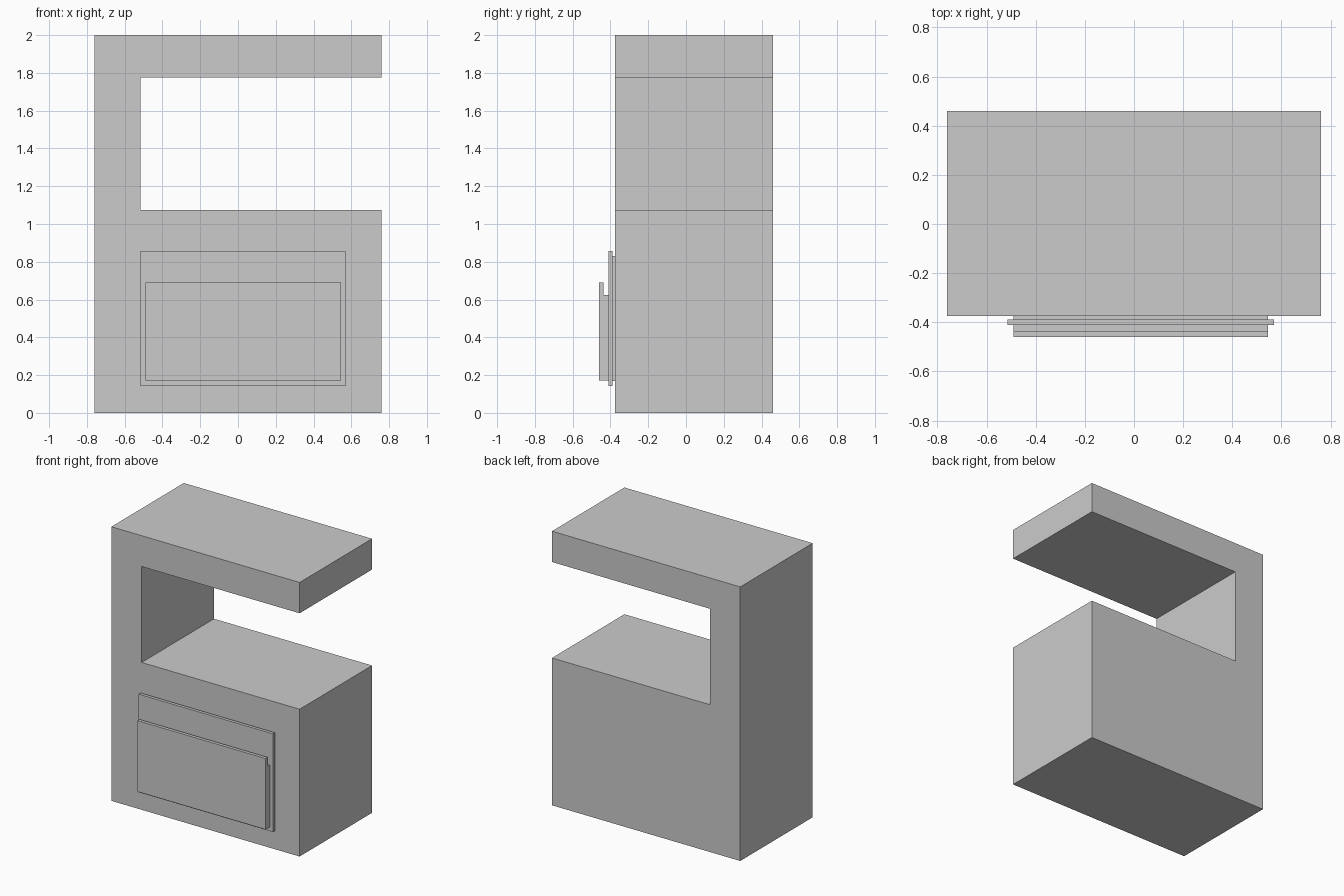
import bpy, bmesh
from mathutils import Vector

if "Cube" in bpy.data.objects:
    bpy.data.objects.remove(bpy.data.objects["Cube"])


def extrude_profile(name, points, direction):
    """Make a closed solid by extruding a planar outline along a vector."""
    bm = bmesh.new()
    face = bm.faces.new([bm.verts.new(p) for p in points])
    result = bmesh.ops.extrude_face_region(bm, geom=[face], use_keep_orig=True)
    moved = [g for g in result["geom"] if isinstance(g, bmesh.types.BMVert)]
    bmesh.ops.translate(bm, verts=moved, vec=Vector(direction))
    bmesh.ops.recalc_face_normals(bm, faces=bm.faces)
    mesh = bpy.data.meshes.new(name)
    bm.to_mesh(mesh)
    bm.free()
    obj = bpy.data.objects.new(name, mesh)
    bpy.context.collection.objects.link(obj)
    return obj


def panel(name, x0, x1, yz):
    """Extrude a side outline (y, z) from x0 to x1."""
    return extrude_profile(name, [(x0, y, z) for y, z in yz], (x1 - x0, 0, 0))


def rect(y0, y1, z0, z1):
    return [(y0, z0), (y1, z0), (y1, z1), (y0, z1)]


# C-shaped cabinet: base, left upright and overhanging top
outline = [(-0.76, 0), (0.76, 0), (0.76, 1.075), (-0.515, 1.075),
           (-0.515, 1.775), (0.76, 1.775), (0.76, 2), (-0.76, 2)]
extrude_profile("cabinet_body", [(x, -0.375, z) for x, z in outline], (0, 0.835, 0))

# Recessed spacer and wider backing plate on the front
panel("plate_spacer", -0.49, 0.545, rect(-0.388, -0.375, 0.17, 0.83))
panel("backing_plate", -0.515, 0.57, rect(-0.411, -0.388, 0.142, 0.858))

# Bin front with a raised outer lip
panel("bin_front", -0.49, 0.545,
      [(-0.411, 0.172), (-0.411, 0.625), (-0.436, 0.625),
       (-0.436, 0.69), (-0.46, 0.69), (-0.46, 0.172)])
